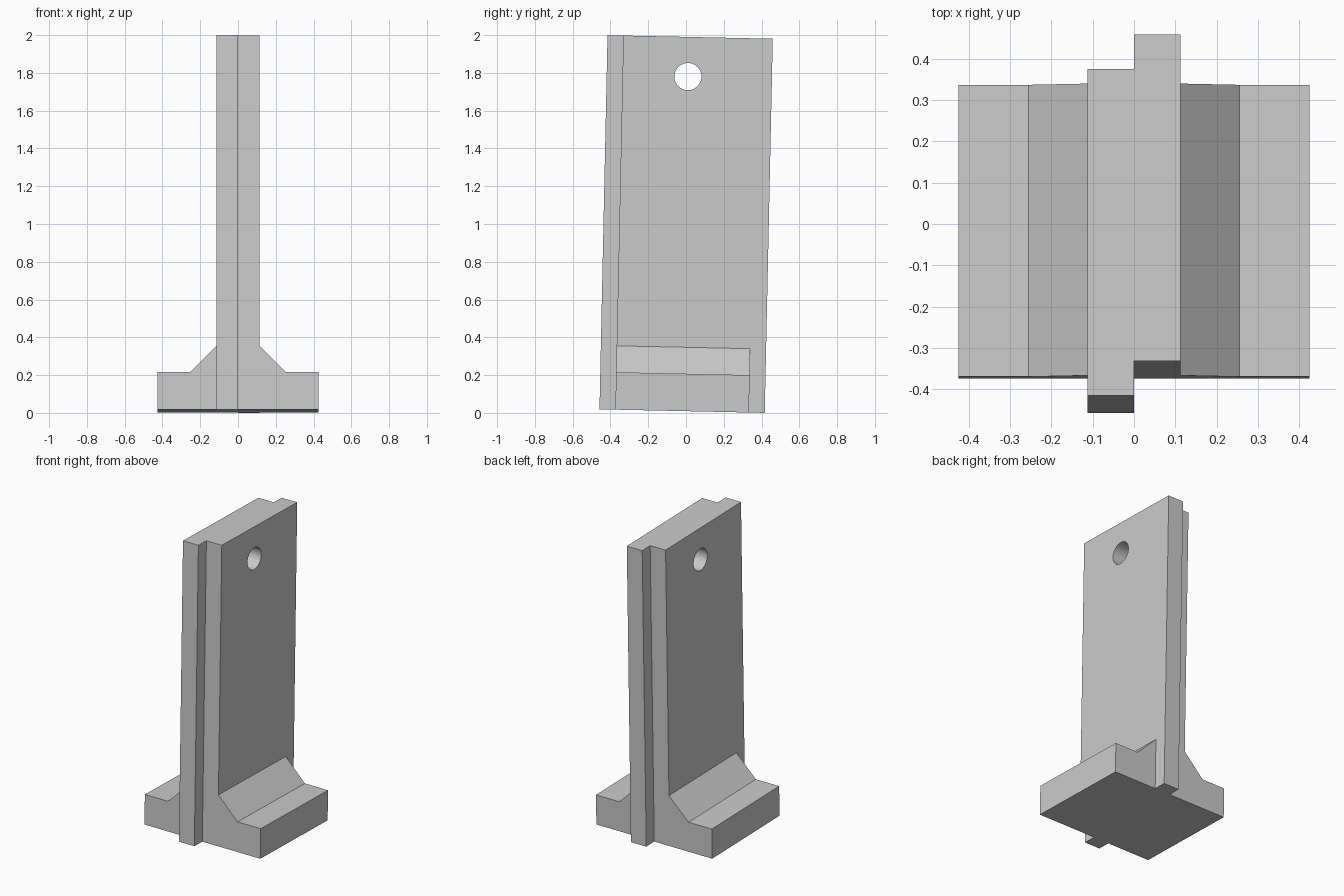
import bpy, bmesh, math
from mathutils import Vector, Matrix

if "Cube" in bpy.data.objects:
    bpy.data.objects.remove(bpy.data.objects["Cube"], do_unlink=True)

grey = bpy.data.materials.new("plain grey")
grey.use_nodes = True
GREY = (0.6, 0.6, 0.6, 1)
grey.diffuse_color = GREY
grey.node_tree.nodes["Principled BSDF"].inputs["Base Color"].default_value = GREY


def prism(name, points, depth):
    """Extrude a closed 3D outline along the depth vector."""
    bm = bmesh.new()
    face = bm.faces.new([bm.verts.new(p) for p in points])
    ext = bmesh.ops.extrude_face_region(bm, geom=[face])
    moved = [v for v in ext["geom"] if isinstance(v, bmesh.types.BMVert)]
    bmesh.ops.translate(bm, verts=moved, vec=Vector(depth))
    bmesh.ops.recalc_face_normals(bm, faces=bm.faces)
    mesh = bpy.data.meshes.new(name)
    bm.to_mesh(mesh)
    bm.free()
    mesh.materials.append(grey)
    obj = bpy.data.objects.new(name, mesh)
    bpy.context.collection.objects.link(obj)
    return obj


def combine(target, other, operation):
    """Apply a boolean and discard the helper."""
    mod = target.modifiers.new(operation.lower(), "BOOLEAN")
    mod.object, mod.operation, mod.solver = other, operation, "EXACT"
    bpy.context.view_layer.objects.active = target
    bpy.ops.object.modifier_apply(modifier=mod.name)
    bpy.data.objects.remove(other, do_unlink=True)


# Upright wall: two staggered slabs in one outline
T, STEP, WIDTH, HEIGHT = 0.113, 0.084, 0.791, 1.981
plan = [(-T, 0), (0, 0), (0, STEP), (T, STEP), (T, STEP + WIDTH),
        (0, STEP + WIDTH), (0, WIDTH), (-T, WIDTH)]
wall = prism("stepped_wall_with_foot", [(x, y, 0) for x, y in plan], (0, 0, HEIGHT))

# Wide foot with sloped fillets against the wall
half = [(0.425, 0), (0.425, 0.198), (0.255, 0.198), (T, 0.338)]
section = half + [(-x, z) for x, z in reversed(half)]
foot = prism("foot", [(x, STEP, z) for x, z in section], (0, WIDTH - STEP, 0))
combine(wall, foot, "UNION")

# Round hole near the top
ring = [(-0.3, 0.43 + 0.072 * math.cos(i * math.tau / 48),
         1.771 + 0.072 * math.sin(i * math.tau / 48)) for i in range(48)]
combine(wall, prism("hole_cutter", ring, (0.6, 0, 0)), "DIFFERENCE")

# Slight backward lean
wall.data.transform(Matrix.Translation((0, -0.458, 0.019)) @ Matrix.Rotation(-0.0215, 4, "X"))
bpy.ops.object.select_all(action="DESELECT")
wall.select_set(True)
bpy.context.view_layer.objects.active = wall
bpy.ops.object.shade_smooth_by_angle(angle=math.radians(30))
